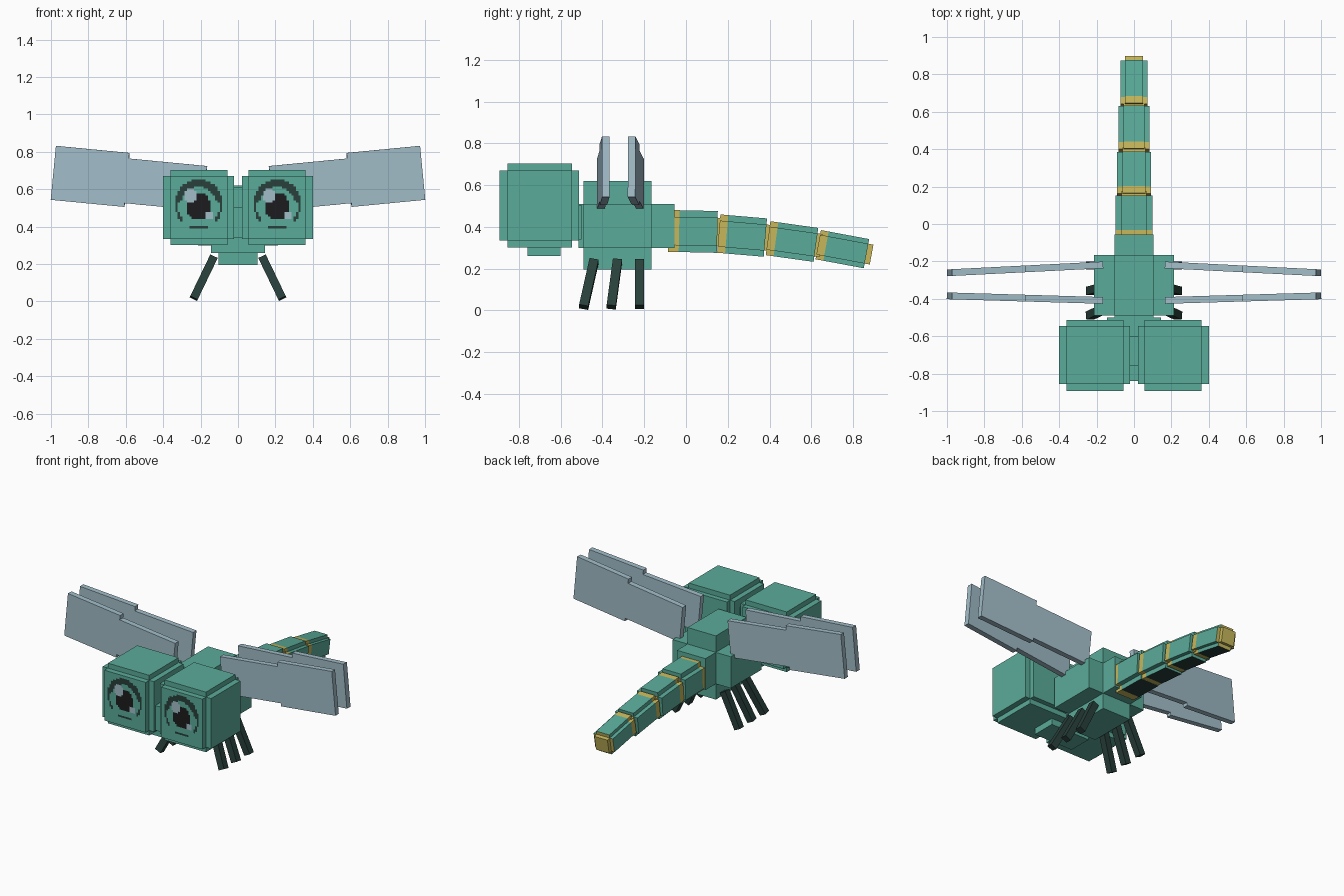
import bpy, bmesh, math
from mathutils import Matrix, Vector

if "Cube" in bpy.data.objects:
    bpy.data.objects.remove(bpy.data.objects["Cube"])


def material(name, rgb):
    m = bpy.data.materials.new(name)
    m.diffuse_color = (*rgb, 1)
    m.use_nodes = True
    m.node_tree.nodes["Principled BSDF"].inputs["Base Color"].default_value = m.diffuse_color
    return m


TEAL, YELLOW, DARK, BLACK, PALE = range(5)
MATS = [
    material("teal", (0.102, 0.41, 0.32)),
    material("yellow", (0.57, 0.475, 0.105)),
    material("dark_green", (0.021, 0.050, 0.043)),
    material("black", (0.012, 0.012, 0.013)),
    material("pale_blue", (0.36, 0.51, 0.58)),
]


def box(bm, lo, hi, mat=TEAL, under=None):
    """Add a box; 'under' recolours its downward face."""
    ret = bmesh.ops.create_cube(bm, size=1)
    for v in ret["verts"]:
        v.co = [l + (c + 0.5) * (h - l) for c, l, h in zip(v.co, lo, hi)]
    bm.normal_update()
    for f in {f for v in ret["verts"] for f in v.link_faces}:
        f.material_index = under if under is not None and f.normal.z < -0.9 else mat


def finish(bm, name, matrix=Matrix()):
    bmesh.ops.transform(bm, matrix=matrix, verts=bm.verts)
    me = bpy.data.meshes.new(name)
    bm.to_mesh(me)
    bm.free()
    for m in MATS:
        me.materials.append(m)
    ob = bpy.data.objects.new(name, me)
    bpy.context.collection.objects.link(ob)
    return ob


def stepped_block(name, boxes):
    bm = bmesh.new()
    for lo, hi in boxes:
        box(bm, lo, hi)
    return finish(bm, name)


# Thorax: three crossed boxes
stepped_block("thorax", [
    ((-.215, -.49, .30), (.215, -.165, .51)),
    ((-.105, -.515, .30), (.105, -.055, .51)),
    ((-.105, -.49, .195), (.105, -.165, .62)),
])

# Head core between the eyes
stepped_block("head", [
    ((-.145, -.84, .34), (.145, -.50, .505)),
    ((-.145, -.76, .26), (.145, -.60, .61)),
])


def eye_colour(u, w):
    """Colour of one eye cell, offsets from the eye centre; None is unpainted."""
    def inside(cu, cw, ru, rw):
        return ((u - cu) / ru) ** 2 + ((w - cw) / rw) ** 2 <= 1
    if inside(-.042, .062, .036, .036) or (.035 < u < .07 and -.065 < w < -.03):
        return PALE
    if inside(0, .005, .066, .073):
        return BLACK
    if inside(0, .017, .127, .135):
        if w > .03 and not inside(0, -.01, .10, .12):
            return DARK
        if not inside(0, .017, .113, .121) and (abs(u) > .085 or abs(u) < .045):
            return DARK
    return None


N = 24
for s, side in ((-1, "left"), (1, "right")):
    # Stepped eye cube
    def span(a, b):
        return sorted((s * a, s * b))
    (xa, xb), (na, nb) = span(.022, .40), span(.057, .362)
    stepped_block(side + "_eye", [
        ((xa, -.855, .335), (xb, -.545, .67)),
        ((na, -.892, .335), (nb, -.512, .67)),
        ((na, -.855, .302), (nb, -.545, .703)),
    ])
    # Painted cells on the eye front
    bm = bmesh.new()
    cell = .30 / N
    for i in range(N):
        for j in range(N):
            u, w = (i + .5) * cell - .15, (j + .5) * cell - .15
            col = eye_colour(u, w)
            if col is None:
                continue
            x, z, h = s * .21 + u, .503 + w, cell / 2
            f = bm.faces.new([bm.verts.new((x + a * h, -.895, z + b * h))
                              for a, b in ((-1, -1), (1, -1), (1, 1), (-1, 1))])
            f.material_index = col
    bmesh.ops.remove_doubles(bm, verts=bm.verts, dist=1e-5)
    finish(bm, side + "_eye_paint")

    # Wings: narrow inner panel and taller outer panel
    for label, y0, yaw in (("front", -.408, 1.7), ("rear", -.22, -2.9)):
        bm = bmesh.new()
        box(bm, (0, -.018, 0), (.42, .018, .24), PALE)
        box(bm, (.42, -.018, -.02), (.815, .018, .27), PALE)
        M = (Matrix.Translation((.188, y0, .485))
             @ Matrix.Rotation(math.radians(yaw), 4, 'Z')
             @ Matrix.Rotation(math.radians(-5.5), 4, 'Y'))
        if s < 0:
            M = Matrix.Scale(-1, 4, (1, 0, 0)) @ M
            bmesh.ops.reverse_faces(bm, faces=bm.faces)
        finish(bm, f"{side}_{label}_wing", M)

    # Splayed legs
    for label, y0, y1 in (("front", -.44, -.49), ("middle", -.328, -.358), ("rear", -.222, -.222)):
        foot, hip = Vector((s * .237, y1, .016)), Vector((s * .13, y0, .238))
        d = hip - foot
        az = d.normalized()
        ax = Vector((0, 1, 0)).cross(az).normalized()
        ay = az.cross(ax)
        M = Matrix((ax, ay, az)).transposed().to_4x4()
        M.translation = foot
        bm = bmesh.new()
        box(bm, (-.022, -.022, 0), (.022, .022, d.length), DARK)
        finish(bm, f"{side}_{label}_leg", M)

# Tail: drooping, tapering stepped segments with a yellow band at each front
SEGMENTS = [  # start y, start z, end y, end z, half width
    (-.085, .381, .15, .376, .10),
    (.157, .368, .380, .349, .092),
    (.393, .346, .622, .314, .082),
    (.633, .315, .864, .272, .071),
]
for n, (y0, z0, y1, z1, w) in enumerate(SEGMENTS):
    length, k, band = math.hypot(y1 - y0, z1 - z0), w * .68, .052 if n == 0 else .038
    bm = bmesh.new()
    for a, b, mat, under in ((0, band, YELLOW, None), (band, length, TEAL, DARK)):
        box(bm, (-w, a, -k), (w, b, k), mat)
        box(bm, (-k, a, -w), (k, b, w), mat, under)
    box(bm, (-k, length - .01, -k), (k, length + .025, k), YELLOW)
    if n == 3:  # yellow rim on the last segment
        bm.normal_update()
        for f in bm.faces:
            if f.normal.y > .9:
                f.material_index = YELLOW
    finish(bm, f"tail_segment_{n + 1}", Matrix.Translation((0, y0, z0))
           @ Matrix.Rotation(math.atan2(z1 - z0, y1 - y0), 4, 'X'))
